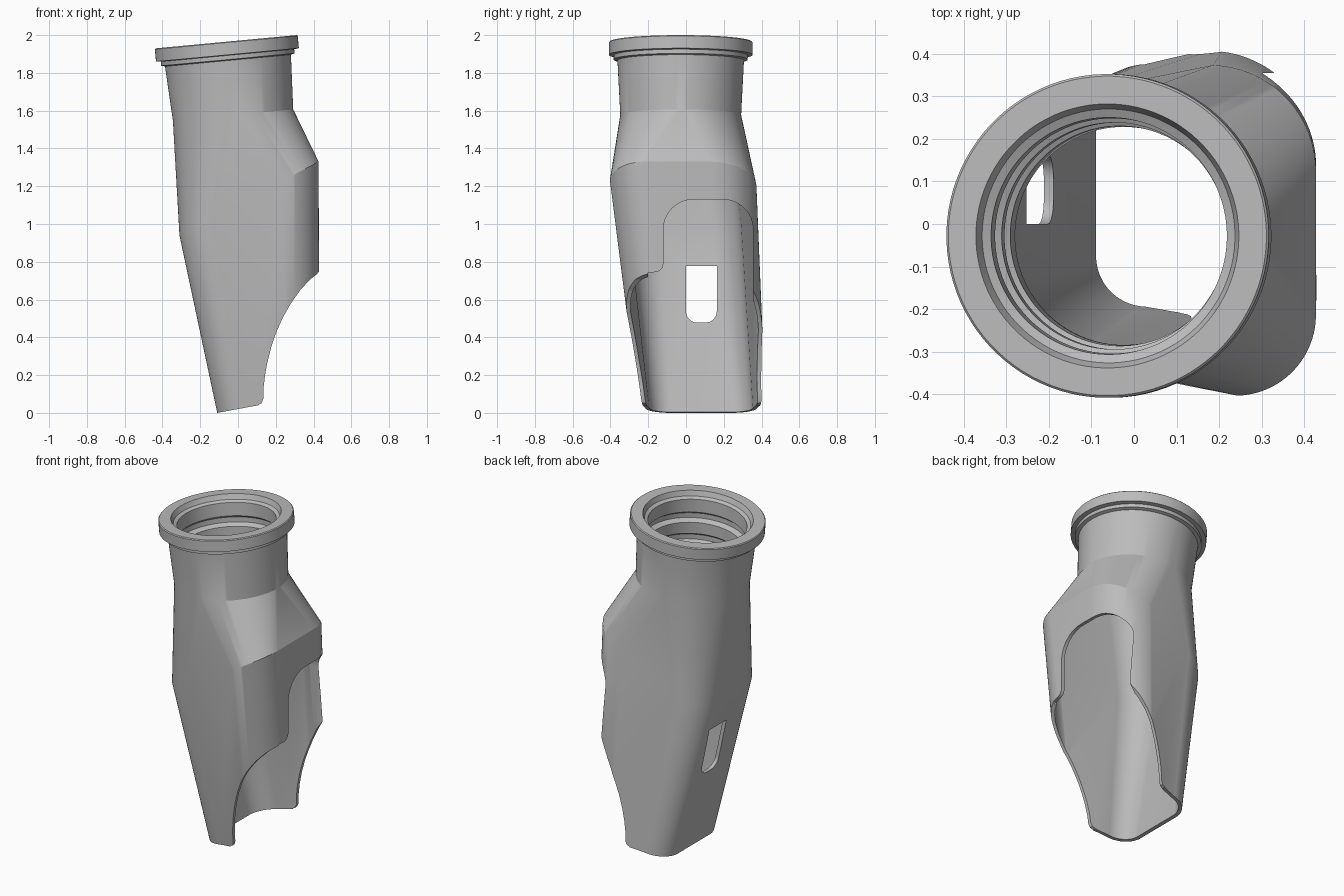
import bpy, bmesh, math
from mathutils import Vector

cube = bpy.data.objects.get("Cube")
if cube:
    bpy.data.objects.remove(cube, do_unlink=True)

N = 96
ANGLES = [(i + 0.5) * 2 * math.pi / N for i in range(N)]
TILT = math.radians(5.35)
TOP = Vector((-0.0625, -0.028, 1.965))
ACROSS = Vector((math.cos(TILT), 0, math.sin(TILT)))
DOWN = Vector((math.sin(TILT), 0, -math.cos(TILT)))
WALL = 0.021

# single painted colour
grey = bpy.data.materials.new("plain_grey")
grey.use_nodes = True
colour = (0.5, 0.5, 0.5, 1)
grey.diffuse_color = colour
grey.node_tree.nodes["Principled BSDF"].inputs["Base Color"].default_value = colour


def circle_ring(radius, depth):
    """Round section, measured down the tilted neck axis."""
    centre = TOP + DOWN * depth
    return [centre + ACROSS * radius * math.cos(a) + Vector((0, radius * math.sin(a), 0))
            for a in ANGLES]


def body_ring(x, z, front, back, r_left, r_front, r_back, inset=0.0):
    """Rounded trapezoid on a sloping plane; pairs are (left edge, right edge)."""
    slope = (z[1] - z[0]) / (x[1] - x[0])
    ring = []
    for a in ANGLES:
        right = math.cos(a) > 0
        rear = math.sin(a) > 0
        r = (r_back if rear else r_front) if right else r_left
        cx = x[1] - r if right else x[0] + r
        cy = back[right] - r if rear else front[right] + r
        px = cx + (r - inset) * math.cos(a)
        py = cy + (r - inset) * math.sin(a)
        ring.append(Vector((px, py, z[0] + slope * (px - x[0]))))
    return ring


def finish(name, bm):
    bmesh.ops.recalc_face_normals(bm, faces=bm.faces)
    mesh = bpy.data.meshes.new(name)
    bm.to_mesh(mesh)
    bm.free()
    mesh.materials.append(grey)
    obj = bpy.data.objects.new(name, mesh)
    bpy.context.collection.objects.link(obj)
    return obj


def prism(name, outline, place, start, end):
    bm = bmesh.new()
    base = bm.faces.new([bm.verts.new(place(p, q, start)) for p, q in outline])
    new = bmesh.ops.extrude_face_region(bm, geom=[base])["geom"]
    shift = Vector(place(0, 0, end)) - Vector(place(0, 0, start))
    bmesh.ops.translate(bm, vec=shift, verts=[v for v in new if isinstance(v, bmesh.types.BMVert)])
    obj = finish(name, bm)
    obj.hide_render = True
    return obj


def arc(cx, cy, r, start, end, steps=12):
    return [(cx + r * math.cos(math.radians(start + (end - start) * i / steps)),
             cy + r * math.sin(math.radians(start + (end - start) * i / steps)))
            for i in range(steps + 1)]


# housing: outside upwards, over the rim, then down the inside
foot = dict(x=(-0.11, 0.43), z=(0.0, 0.10), front=(-0.215, -0.255), back=(0.375, 0.42),
            r_left=0.14, r_front=0.18, r_back=0.22)
shoulder = dict(x=(-0.31, 0.427), z=(0.94, 1.33), front=(-0.33, -0.403), back=(0.31, 0.373),
                r_left=0.19, r_front=0.19, r_back=0.25)
neck_and_flange = [(0.32, 0.39), (0.335, 0.1), (0.355, 0.095), (0.355, 0.073),
                   (0.38, 0.07), (0.38, 0.005), (0.375, 0)]
bore = [(0.31, 0), (0.298, 0.03), (0.278, 0.04), (0.276, 0.12), (0.295, 0.135),
        (0.295, 0.165), (0.266, 0.18), (0.266, 0.25), (0.285, 0.265),
        (0.285, 0.295), (0.258, 0.31), (0.256, 0.41)]

rings = [body_ring(**foot), body_ring(**shoulder)]
rings += [circle_ring(r, d) for r, d in neck_and_flange + bore]
rings += [body_ring(**shoulder, inset=WALL), body_ring(**foot, inset=WALL)]

bm = bmesh.new()
loops = [[bm.verts.new(p) for p in ring] for ring in rings]
for lower, upper in zip(loops, loops[1:] + loops[:1]):
    for i in range(N):
        j = (i + 1) % N
        bm.faces.new((lower[i], lower[j], upper[j], upper[i]))
housing = finish("housing", bm)

# lower cutaway with a sweeping side profile
sweep = [(0.108, -0.1), (0.108, 0.043), (0.125, 0.052), (0.134, 0.075), (0.135, 0.13),
         (0.143, 0.2), (0.156, 0.27), (0.175, 0.345), (0.2, 0.42), (0.235, 0.5),
         (0.28, 0.58), (0.33, 0.65), (0.38, 0.705), (0.435, 0.748), (0.6, 0.8), (0.6, -0.1)]
lower_cutter = prism("lower_cutter", sweep, lambda p, q, t: (p, t, q), -0.7, 0.7)

# arched window in the left wall, with a flared lower corner
arch = [(0.355, 0.6), (-0.2, 0.6), (-0.2, 0.742)]
arch += arc(-0.165, 0.79, 0.045, -90, 0, 6)
arch += arc(0.04, 0.97, 0.16, 180, 90) + arc(0.195, 0.97, 0.16, 90, 0)
arch_cutter = prism("arch_cutter", arch, lambda p, q, t: (t, p, q), 0.18, 0.7)

# slot through the opposite wall
slot = [(0.163, 0.778), (0, 0.778)]
slot += arc(0.06, 0.538, 0.06, 180, 270, 8) + arc(0.103, 0.538, 0.06, 270, 360, 8)
slot_cutter = prism("slot_cutter", slot, lambda p, q, t: (t, p, q), -0.6, 0.05)

# apply the cuts and remove the helpers
bpy.ops.object.select_all(action="DESELECT")
bpy.context.view_layer.objects.active = housing
housing.select_set(True)
for cutter in (lower_cutter, arch_cutter, slot_cutter):
    cut = housing.modifiers.new(cutter.name, "BOOLEAN")
    cut.operation = "DIFFERENCE"
    cut.solver = "EXACT"
    cut.object = cutter
    bpy.ops.object.modifier_apply(modifier=cut.name)
    bpy.data.objects.remove(cutter, do_unlink=True)

bpy.ops.object.shade_smooth_by_angle(angle=math.radians(25))
